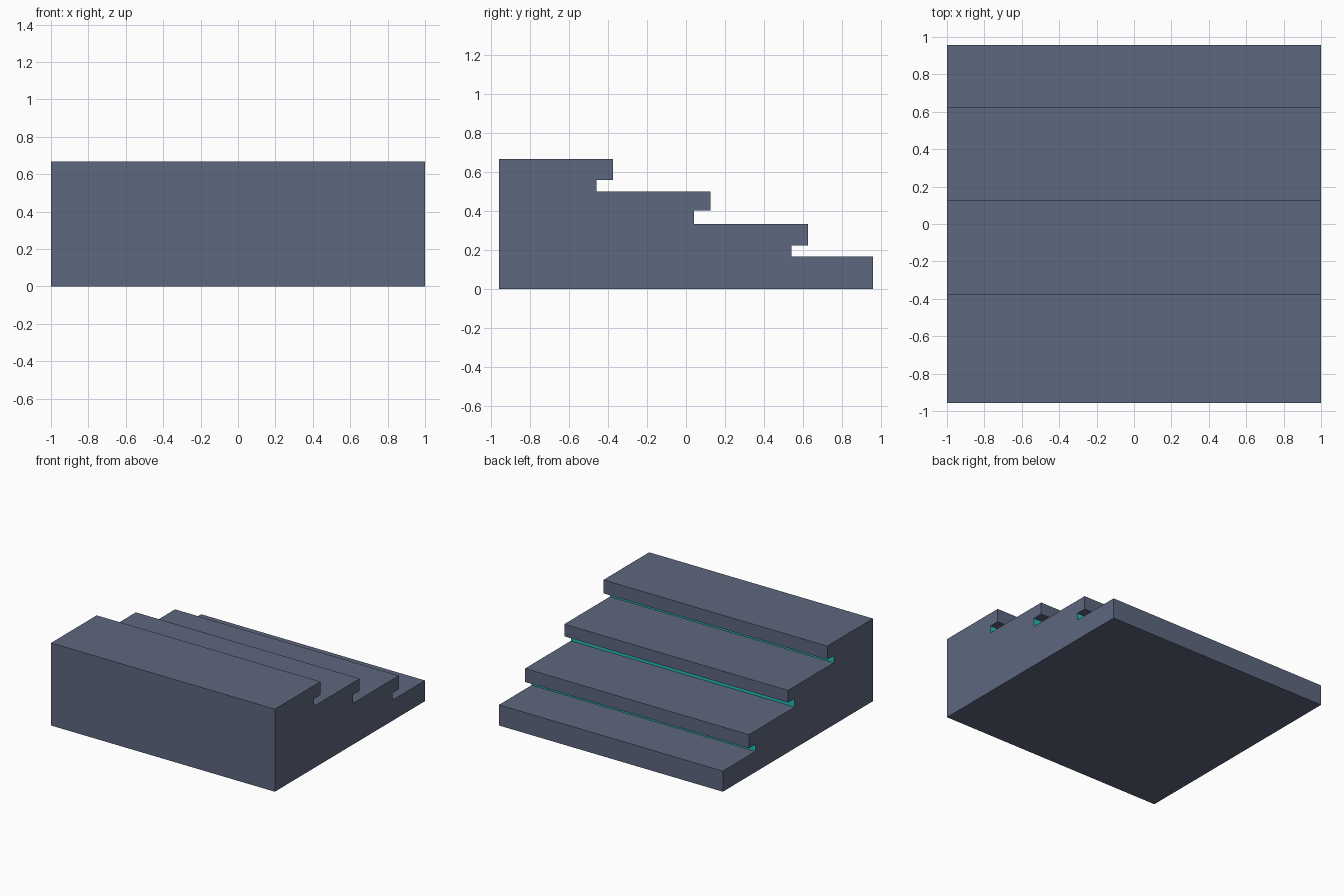
import bpy, bmesh

if "Cube" in bpy.data.objects:
    bpy.data.objects.remove(bpy.data.objects["Cube"])

HALF_W = 1.0
BACK, FRONT = 0.958, -0.958
RISE = 2 / 3 / 4


def material(name, rgb):
    m = bpy.data.materials.new(name)
    m.diffuse_color = (*rgb, 1)
    m.use_nodes = True
    m.node_tree.nodes["Principled BSDF"].inputs["Base Color"].default_value = m.diffuse_color
    return m


slate = material("slate_grey", (0.11, 0.135, 0.21))
teal = material("teal_strip", (0.015, 0.53, 0.46))

# Side profile (y, z): treads with overhanging nosings and recessed risers
# each step: nosing edge y, nosing underside z, recess wall y
steps = [(-0.375, 0.558, -0.458), (0.125, 0.402, 0.041), (0.625, 0.224, 0.541)]
profile = [(FRONT, 0), (FRONT, 4 * RISE)]
for i, (nose, under, wall) in enumerate(steps):
    top = (4 - i) * RISE
    profile += [(nose, top), (nose, under), (wall, under), (wall, top - RISE)]
profile += [(BACK, RISE), (BACK, 0)]

# Extrude the profile across the width
bm = bmesh.new()
side = bm.faces.new([bm.verts.new((-HALF_W, y, z)) for y, z in profile])
ext = bmesh.ops.extrude_face_region(bm, geom=[side])
moved = [v for v in ext["geom"] if isinstance(v, bmesh.types.BMVert)]
bmesh.ops.translate(bm, verts=moved, vec=(2 * HALF_W, 0, 0))
bmesh.ops.recalc_face_normals(bm, faces=bm.faces)

# Recessed riser walls glow teal, everything else is slate
walls = [s[2] for s in steps]
for f in bm.faces:
    y = f.calc_center_median().y
    if f.normal.y > 0.9 and any(abs(y - w) < 0.001 for w in walls):
        f.material_index = 1

mesh = bpy.data.meshes.new("staircase")
bm.to_mesh(mesh)
bm.free()
mesh.materials.append(slate)
mesh.materials.append(teal)
stairs = bpy.data.objects.new("staircase", mesh)
bpy.context.collection.objects.link(stairs)
